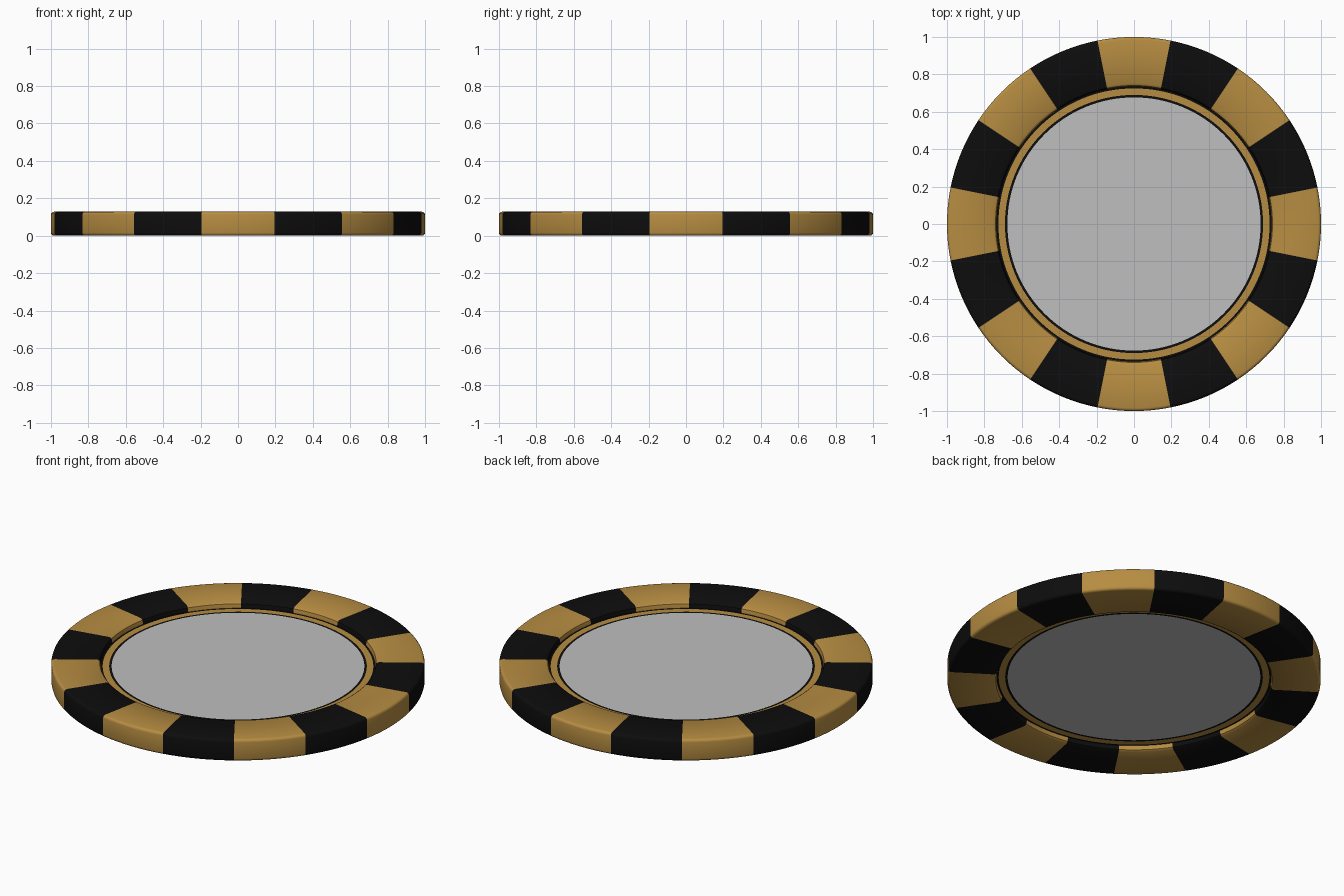
import bpy, bmesh, math

if "Cube" in bpy.data.objects:
    bpy.data.objects.remove(bpy.data.objects["Cube"])

def material(name, rgb):
    m = bpy.data.materials.new(name)
    m.diffuse_color = (*rgb, 1)
    m.use_nodes = True
    m.node_tree.nodes["Principled BSDF"].inputs["Base Color"].default_value = m.diffuse_color
    return m

BLACK = material("black", (0.004, 0.004, 0.004))
GOLD = material("gold", (0.47, 0.265, 0.054))
WHITE = material("pale grey", (0.52, 0.52, 0.52))

N = 128          # segments around the chip
H = 0.128        # chip thickness
FACE = 0.031     # recess depth of the centre on each side

def lathe(name, profile, mats, rule, closed=False):
    """Spin (radius, z) points round z; rule(angle_index, profile_index) picks the material."""
    bm = bmesh.new()
    rings = []
    for r, z in profile:
        if r == 0:
            rings.append([bm.verts.new((0, 0, z))] * N)
        else:
            rings.append([bm.verts.new((r * math.cos(2 * math.pi * i / N),
                                        r * math.sin(2 * math.pi * i / N), z)) for i in range(N)])
    for j in range(len(profile) if closed else len(profile) - 1):
        a, b = rings[j], rings[(j + 1) % len(rings)]
        for i in range(N):
            k = (i + 1) % N
            vs = list(dict.fromkeys((a[i], a[k], b[k], b[i])))
            f = bm.faces.new(vs)
            f.material_index = rule(i, j)
    bmesh.ops.recalc_face_normals(bm, faces=bm.faces[:])
    me = bpy.data.meshes.new(name)
    bm.to_mesh(me)
    bm.free()
    for m in mats:
        me.materials.append(m)
    ob = bpy.data.objects.new(name, me)
    bpy.context.collection.objects.link(ob)
    bpy.ops.object.select_all(action='DESELECT')
    ob.select_set(True)
    bpy.context.view_layer.objects.active = ob
    bpy.ops.object.shade_smooth_by_angle(angle=math.radians(35))
    return ob

# Rim: rounded outer edge, sloped inner lip, eight gold blocks on black
B = 0.016
upper = [(0.735, H - FACE), (0.74, H - 0.008), (0.752, H), (1 - B, H)]
upper += [(1 - B + B * math.sin(t), H - B + B * math.cos(t))
          for t in (math.radians(a) for a in (30, 60, 90))]
lower = [(r, H - z) for r, z in reversed(upper)]
lathe("rim", upper + lower, [BLACK, GOLD],
      lambda i, j: 1 if ((i + 4) // 8) % 2 == 0 else 0, closed=True)

# Recessed core: black border, gold ring, black ring and pale centre on both sides
radii = [0, 0.677, 0.690, 0.725, 0.74]
core = [(r, H - FACE) for r in radii] + [(r, FACE) for r in reversed(radii)]
colours = [2, 0, 1, 0, 0, 0, 1, 0, 2]
lathe("core", core, [BLACK, GOLD, WHITE], lambda i, j: colours[j])
